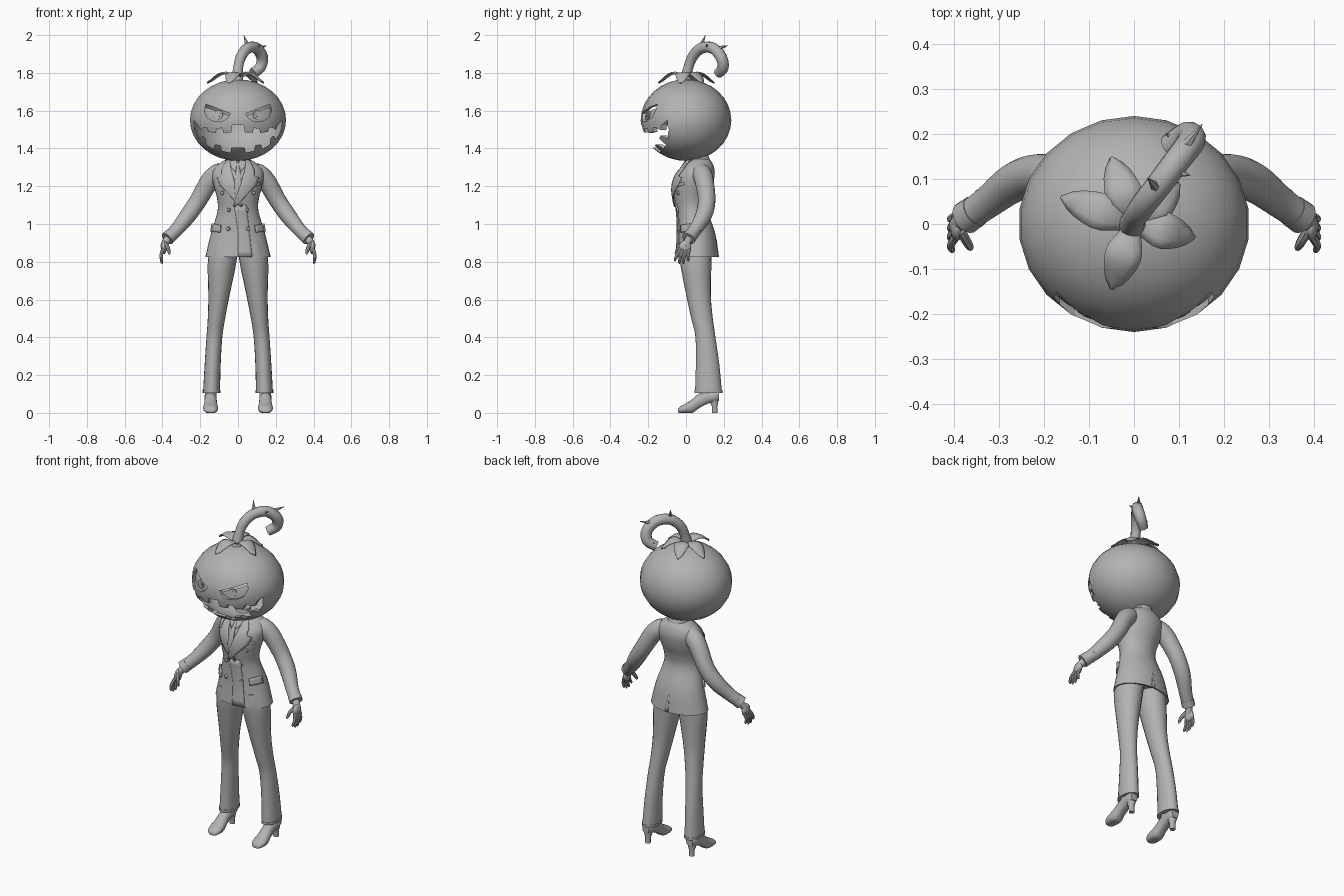
import bpy, bmesh, math
from mathutils import Vector, Matrix

if "Cube" in bpy.data.objects:
    bpy.data.objects.remove(bpy.data.objects["Cube"])

grey = bpy.data.materials.new("plain grey")
grey.diffuse_color = (0.45, 0.45, 0.45, 1)
grey.use_nodes = True
grey.node_tree.nodes["Principled BSDF"].inputs["Base Color"].default_value = grey.diffuse_color


def finish(name, bm, angle=40, solid=0):
    bmesh.ops.recalc_face_normals(bm, faces=bm.faces)
    me = bpy.data.meshes.new(name)
    bm.to_mesh(me)
    bm.free()
    ob = bpy.data.objects.new(name, me)
    bpy.context.collection.objects.link(ob)
    me.materials.append(grey)
    bpy.ops.object.select_all(action='DESELECT')
    ob.select_set(True)
    bpy.context.view_layer.objects.active = ob
    if angle:
        bpy.ops.object.shade_smooth_by_angle(angle=math.radians(angle))
    if solid:
        m = ob.modifiers.new("thickness", 'SOLIDIFY')
        m.thickness, m.offset = solid, 0
    return ob


def smooth_rows(rows, n=4):
    """Catmull-Rom resampling of a table of tuples."""
    out = []
    for i in range(len(rows) - 1):
        a, b, c, d = (rows[min(max(i + k, 0), len(rows) - 1)] for k in (-1, 0, 1, 2))
        for j in range(n):
            t = j / n
            out.append(tuple(0.5 * (2*q + (r-p)*t + (2*p-5*q+4*r-s)*t*t + (3*q-p-3*r+s)*t**3)
                             for p, q, r, s in zip(a, b, c, d)))
    return out + [tuple(rows[-1])]


def loft(name, rings, angle=40):
    bm = bmesh.new()
    vs = [[bm.verts.new(p) for p in r] for r in rings]
    n = len(vs[0])
    for a, b in zip(vs, vs[1:]):
        for i in range(n):
            bm.faces.new((a[i], a[(i+1) % n], b[(i+1) % n], b[i]))
    bm.faces.new(vs[0])
    bm.faces.new(vs[-1][::-1])
    return finish(name, bm, angle)


def circle(n):
    return [(math.cos(2*math.pi*i/n), math.sin(2*math.pi*i/n)) for i in range(n)]


def tube(name, rows, sides=12, n=4):
    """Round sweep through rows of x, y, z, radius."""
    rows = smooth_rows(rows, n)
    pts = [Vector(r[:3]) for r in rows]
    rings, u = [], None
    for i, p in enumerate(pts):
        t = (pts[min(i+1, len(pts)-1)] - pts[max(i-1, 0)]).normalized()
        u = t.orthogonal() if u is None else u - t * u.dot(t)
        u.normalize()
        v = t.cross(u)
        rings.append([p + (u*c + v*s) * rows[i][3] for c, s in circle(sides)])
    return loft(name, rings)


def ellipsoid(name, loc, size, seg=16, rng=10):
    bm = bmesh.new()
    bmesh.ops.create_uvsphere(bm, u_segments=seg, v_segments=rng, radius=1)
    bmesh.ops.transform(bm, matrix=Matrix.Translation(loc) @ Matrix.Diagonal((*size, 1)), verts=bm.verts)
    return finish(name, bm, 60)


def disc(name, loc, normal, r, depth, r2=None, seg=14):
    bm = bmesh.new()
    rot = Vector(normal).to_track_quat('Z', 'Y').to_matrix().to_4x4()
    bmesh.ops.create_cone(bm, cap_ends=True, segments=seg, radius1=r, radius2=r if r2 is None else r2,
                          depth=depth, matrix=Matrix.Translation(loc) @ rot)
    return finish(name, bm)


def strip(name, rows, surf, off, thick, across=6):
    """Curved plate on a surface y = surf(x, z); rows give left and right (x, z)."""
    rows = [(a[0], a[1], b[0], b[1]) for a, b in rows]
    fine = []
    for a, b in zip(rows, rows[1:]):
        fine += [tuple(p + (q-p)*k/4 for p, q in zip(a, b)) for k in range(4)]
    fine.append(rows[-1])
    bm = bmesh.new()
    grid = []
    for x0, z0, x1, z1 in fine:
        line = [(x0 + (x1-x0)*k/across, z0 + (z1-z0)*k/across) for k in range(across + 1)]
        grid.append([bm.verts.new((x, surf(x, z) - off, z)) for x, z in line])
    for a, b in zip(grid, grid[1:]):
        for k in range(across):
            bm.faces.new((a[k], a[k+1], b[k+1], b[k]))
    return finish(name, bm, 40, thick)


# ---- head shell with carved eyes and mouth
HC, HR = Vector((0, 0, 1.55)), Vector((0.257, 0.24, 0.216))


def head_y(x, z):
    return -HR.y * math.sqrt(max(0.02, 1 - (x/HR.x)**2 - ((z-HC.z)/HR.z)**2))


head = ellipsoid("head", HC, HR, 22, 16)
shell = head.modifiers.new("shell", 'SOLIDIFY')
shell.thickness, shell.offset = 0.016, -1


def carve(name, outline):
    bm = bmesh.new()
    f = bm.faces.new([bm.verts.new((x, -0.5, z)) for x, z in outline])
    ext = bmesh.ops.extrude_face_region(bm, geom=[f])
    bmesh.ops.translate(bm, vec=(0, 0.46, 0), verts=[v for v in ext["geom"] if isinstance(v, bmesh.types.BMVert)])
    cut = finish(name, bm, 0)
    cut.hide_render = True
    cut.hide_viewport = True
    m = head.modifiers.new(name, 'BOOLEAN')
    m.operation, m.solver, m.object = 'DIFFERENCE', 'EXACT', cut


mouth = [(.03, 1.525), (.036, 1.485), (.078, 1.485), (.083, 1.508), (.112, 1.505), (.118, 1.482), (.158, 1.488),
         (.165, 1.512), (.188, 1.508), (.2, 1.497), (.212, 1.525), (.234, 1.55), (.229, 1.5), (.205, 1.45),
         (.188, 1.468), (.172, 1.455), (.168, 1.42), (.13, 1.397), (.122, 1.422), (.09, 1.416), (.085, 1.387),
         (.04, 1.378), (.035, 1.405)]
carve("mouth_cutter", mouth + [(-x, z) for x, z in reversed(mouth)])
eye = [(.04, 1.585), (.17, 1.635), (.178, 1.6), (.165, 1.565), (.13, 1.545), (.085, 1.543), (.055, 1.56)]
for s, side in ((-1, "left"), (1, "right")):
    carve(side + "_eye_cutter", [(s*x, z) for x, z in eye])
    # eye plate set inside the opening, with a raised pupil
    strip(side + "_eye", [((s*a, b), (s*c, d)) for (a, b), (c, d) in
                          (((.035, 1.57), (.178, 1.62)), ((.045, 1.555), (.185, 1.58)), ((.07, 1.535), (.16, 1.535)))],
          head_y, -0.022, 0.006)
    for r, d in ((.024, .008), (.012, .014)):
        disc(side + "_pupil", (s*.102, head_y(.102, 1.578) + .018, 1.578), (s*.4, -1, .1), r, d)

# ---- curled stem with thorns
tube("stem", [(-.005, -.005, 1.75, .034), (0, .01, 1.82, .027), (.015, .035, 1.885, .028), (.05, .08, 1.93, .029),
              (.095, .14, 1.932, .03), (.128, .185, 1.885, .031), (.118, .197, 1.83, .03), (.078, .172, 1.798, .027)], 12)
for base, tip in (((.05, .08, 1.945), (.03, .103, 2.0)), ((.115, .175, 1.93), (.152, .222, 1.945)),
                  ((.09, .115, 1.935), (.125, .108, 1.95)), ((.095, .185, 1.81), (.07, .2, 1.83))):
    tube("thorn", [(*base, .013), (*[(a+b)/2 for a, b in zip(base, tip)], .007), (*tip, .0008)], 6, 2)

# ---- leaves around the stem
for tx, ty in ((-.05, .148), (-.162, .06), (.135, -.03), (-.05, -.145), (.1, .09)):
    d = Vector((tx, ty, 0))
    side = Vector((-ty, tx, 0)).normalized()
    bm = bmesh.new()
    rows = []
    for i in range(9):
        t = i / 8
        w = .044 * min(1, .3 + 1.6*t) * max(0.02, 1 - t**3.5) ** .8
        z = 1.772 + .042 * math.sin(math.pi * min(1, t*1.05)) - .02*t
        rows.append([bm.verts.new(d*t + side*w*k + Vector((0, 0, z - .008*abs(k)))) for k in (-1, -.5, 0, .5, 1)])
    for a, b in zip(rows, rows[1:]):
        for k in range(4):
            bm.faces.new((a[k], a[k+1], b[k+1], b[k]))
    finish("stem_leaf", bm, 60, .004)

# ---- jacket body: rows of z, half width, front y, back y
sect = smooth_rows([(.825, .173, -.053, .172), (.95, .143, -.045, .155), (1.07, .108, -.05, .115),
                    (1.14, .112, -.063, .12), (1.2, .128, -.067, .14), (1.26, .138, -.05, .152),
                    (1.3, .122, -.02, .148), (1.33, .085, .0, .135), (1.345, .055, .015, .12)])


def ring(z, hx, y0, y1, cx=0, n=32):
    return [(cx + hx*c, (y0+y1)/2 + (y1-y0)/2*s, z) for c, s in circle(n)]


def torso_y(x, z):
    z = min(max(z, sect[0][0]), sect[-1][0])
    for a, b in zip(sect, sect[1:]):
        if a[0] <= z <= b[0]:
            t = (z-a[0]) / (b[0]-a[0])
            hx, y0, y1 = (p + (q-p)*t for p, q in zip(a[1:], b[1:]))
            return (y0+y1)/2 - (y1-y0)/2 * math.sqrt(max(.03, 1 - (x/hx)**2))


loft("jacket", [ring(.86, .16, -.04, .16), ring(.826, .163, -.043, .162)] + [ring(*r) for r in sect])
tube("neck", [(0, .06, 1.3, .042), (0, .055, 1.375, .04)], 16)
tube("collar", [(0, .068, 1.325, .064), (0, .068, 1.362, .052)], 20, 2)

# jacket front: overlap, lapels, shirt collar, tie, back vent
strip("front_overlap", [((-.02, 1.1), (.045, 1.1)), ((0, .96), (.06, .96)), ((.0, .825), (.075, .825))], torso_y, .002, .004)
lapel = [((.04, 1.34), (.06, 1.34)), ((.038, 1.3), (.085, 1.285)), ((.03, 1.265), (.085, 1.255)),
         ((.025, 1.25), (.11, 1.245)), ((.015, 1.21), (.095, 1.205)), ((-.025, 1.095), (-.015, 1.09))]
for s, side in ((-1, "left"), (1, "right")):
    strip(side + "_lapel", [((s*a, b), (s*c, d)) for (a, b), (c, d) in lapel], torso_y, .005 + .003*s, .007)
    strip(side + "_shirt_collar", [((s*.005, 1.335), (s*.045, 1.345)), ((s*.012, 1.275), (s*.036, 1.3))],
          torso_y, .006, .005)
    strip(side + "_pocket", [((s*.09, .993), (s*.14, 1.003)), ((s*.095, .955), (s*.147, .962))], torso_y, .006, .009)
    for bx, bz in ((.083, 1.165), (.05, 1.075), (.052, .975)):
        disc("button", (s*bx, torso_y(bx, bz) - .005, bz), (s*.25, -1, 0), .011, .01, .008)
strip("tie", [((-.014, 1.325), (.014, 1.325)), ((-.009, 1.295), (.009, 1.295)), ((-.018, 1.2), (.018, 1.2)),
              ((-.012, 1.13), (.012, 1.13))], torso_y, .002, .008)
strip("chest_pocket", [((.083, 1.212), (.115, 1.222)), ((.086, 1.197), (.118, 1.207))], torso_y, .003, .007)
strip("back_vent", [((-.002, .92), (.003, .92)), ((-.003, .826), (.02, .826))],
      lambda x, z: .172 - .136*(z-.825), -.001, .004)

# ---- limbs, built once per side
shoe = [(-.043, .018, .002, .018), (-.03, .033, 0, .034), (0, .04, 0, .05), (.035, .037, .0, .074),
        (.065, .033, .022, .1), (.11, .032, .047, .118), (.155, .031, .06, .12), (.175, .022, .066, .115)]
for s, side in ((-1, "left"), (1, "right")):
    def m(*rows):
        return [(s*r[0], *r[1:]) for r in rows]

    tube(side + "_sleeve", m((.085, .075, 1.28, .045), (.115, .085, 1.262, .052), (.155, .098, 1.22, .05),
                             (.21, .11, 1.125, .046), (.265, .093, 1.045, .044), (.325, .048, .97, .036),
                             (.372, .015, .925, .034)), 18)
    tube(side + "_cuff", m((.352, .029, .944, .036), (.375, .013, .922, .037)), 18, 1)
    for k in range(3):
        disc("cuff_button", (s*(.345 - .012*k), .07 + .007*k, .965 + .011*k), (s*.3, 1, .3), .006, .012, seg=8)

    # hand
    tube(side + "_wrist", m((.365, .02, .93, .022), (.385, .005, .9, .02), (.392, -.005, .88, .02)), 10)
    ellipsoid(side + "_palm", (s*.393, -.005, .877), (.016, .033, .037), 12, 8)
    for y, tipy, tipz in ((-.028, -.058, .802), (-.012, -.035, .79), (.004, -.013, .79), (.018, .012, .803)):
        tube(side + "_finger", m((.396, y, .868, .01), (.407, (y+tipy)/2 - .004, .835, .009),
                                 (.404, tipy, tipz + .01, .007), (.401, tipy, tipz, .003)), 8, 3)
    tube(side + "_thumb", m((.386, -.015, .9, .011), (.372, -.038, .875, .011), (.364, -.052, .848, .008),
                            (.363, -.055, .838, .003)), 8, 3)

    # trouser leg: z, inner x, outer x, front y, back y
    leg = smooth_rows([(.108, .095, .185, .048, .19), (.25, .092, .177, .052, .177), (.4, .083, .167, .05, .156),
                       (.5, .068, .16, .028, .142), (.62, .045, .157, .002, .132), (.8, .008, .16, -.032, .135),
                       (.9, -.002, .14, -.035, .14)])
    loft(side + "_trouser_leg", [ring(z, (o-i)/2, f, b, s*(i+o)/2, 20) for z, i, o, f, b in leg])
    loft(side + "_trouser_hem", [ring(z, .047, .046, .192, s*.14, 20) for z in (.106, .12)])

    # high-heeled shoe
    loft(side + "_shoe", [[(s*.145 + w*c, y, max(z0, (z0+z1)/2 + (z1-z0)*.6*q) if q < 0 else (z0+z1)/2 + (z1-z0)/2*q)
                           for c, q in circle(16)] for y, w, z0, z1 in smooth_rows(shoe, 3)])
    loft(side + "_shoe_heel", [ring(z, w, y0, y1, s*.145, 10) for z, w, y0, y1 in
                               ((0, .016, .138, .168), (.03, .016, .138, .166), (.075, .027, .118, .175))])
    tube(side + "_ankle", m((.143, .1, .07, .03), (.142, .115, .16, .032)), 12, 1)
